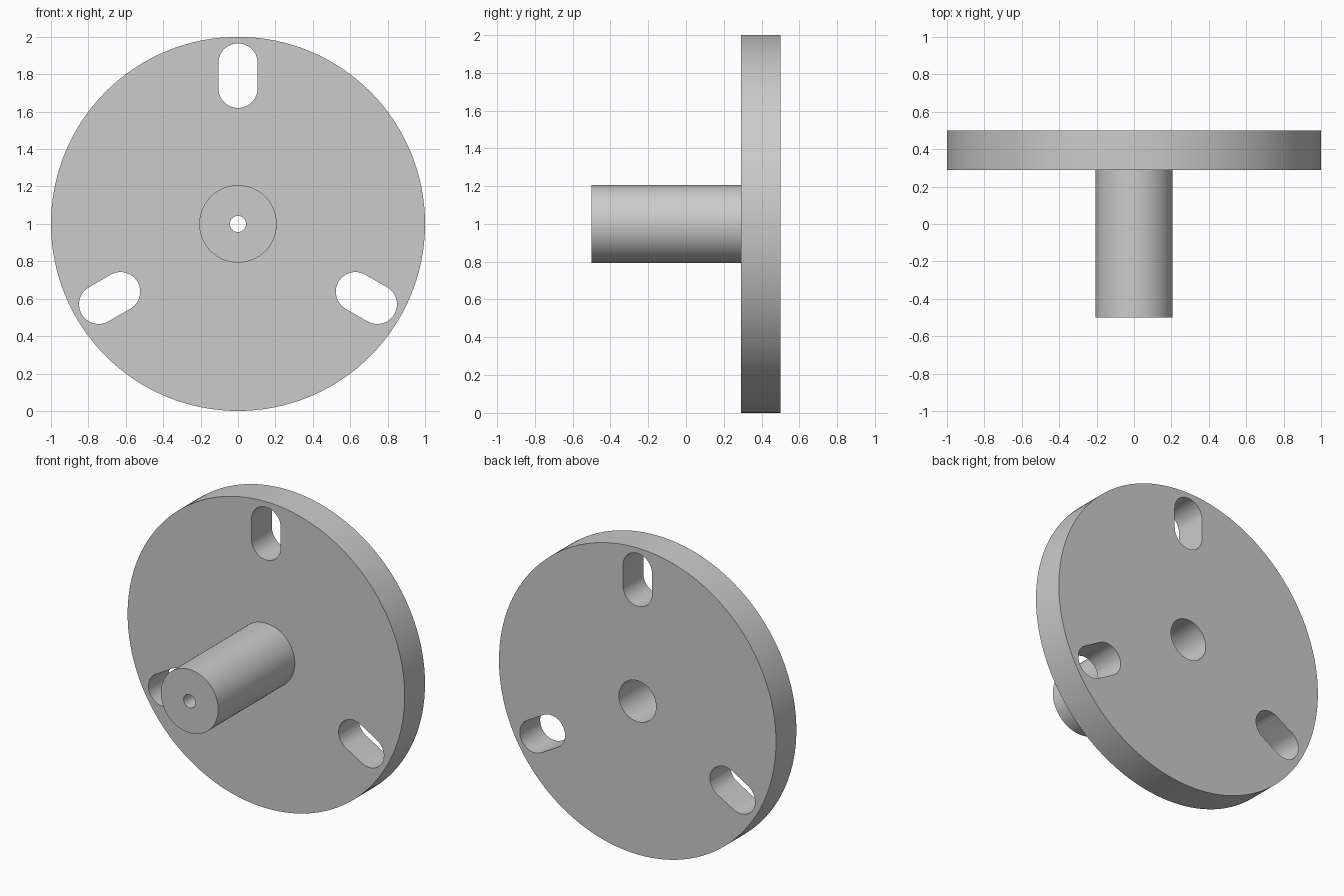
import bpy
import bmesh
from math import cos, sin, pi, radians
from mathutils import Matrix, Vector

cube = bpy.data.objects.get("Cube")
if cube:
    bpy.data.objects.remove(cube, do_unlink=True)

SEGMENTS = 128
CENTRE_Z = 1.0

grey = bpy.data.materials.new("plain_grey")
grey.use_nodes = True
grey.diffuse_color = (0.6, 0.6, 0.6, 1)
grey.node_tree.nodes["Principled BSDF"].inputs["Base Color"].default_value = (0.6, 0.6, 0.6, 1)


def add_object(name, bm):
    bmesh.ops.recalc_face_normals(bm, faces=bm.faces[:])
    mesh = bpy.data.meshes.new(name)
    bm.to_mesh(mesh)
    bm.free()
    mesh.materials.append(grey)
    obj = bpy.data.objects.new(name, mesh)
    bpy.context.collection.objects.link(obj)
    obj.location.z = CENTRE_Z
    return obj


def revolve(name, profile):
    """Turn a closed (radius, y) profile around the y axis."""
    bm = bmesh.new()
    rings = []
    for i in range(SEGMENTS):
        a = 2 * pi * i / SEGMENTS
        rings.append([bm.verts.new((r * sin(a), y, r * cos(a))) for r, y in profile])
    for i, ring in enumerate(rings):
        following = rings[(i + 1) % SEGMENTS]
        for j in range(len(profile)):
            k = (j + 1) % len(profile)
            bm.faces.new((ring[j], ring[k], following[k], following[j]))
    return add_object(name, bm)


def slot_cutters(name, inner, outer, radius, y0, y1, steps=24):
    """Three round-ended radial slots, evenly spaced around the y axis."""
    outline = []
    for centre, start in ((outer, 0), (inner, pi)):
        for i in range(steps + 1):
            a = start + pi * i / steps
            outline.append(Vector((radius * cos(a), y0, centre + radius * sin(a))))
    bm = bmesh.new()
    for n in range(3):
        turn = Matrix.Rotation(radians(120 * n), 3, 'Y')
        face = bm.faces.new([bm.verts.new(turn @ p) for p in outline])
        made = bmesh.ops.extrude_face_region(bm, geom=[face])["geom"]
        moved = [v for v in made if isinstance(v, bmesh.types.BMVert)]
        bmesh.ops.translate(bm, verts=moved, vec=(0, y1 - y0, 0))
    return add_object(name, bm)


# Flange and hub with a small front bore and a wide bore from the back
flange = revolve("flanged_hub", [
    (0.043, -0.5), (0.207, -0.5), (0.207, 0.29), (1.0, 0.29),
    (1.0, 0.5), (0.134, 0.5), (0.134, -0.29), (0.043, -0.29),
])

# Mounting slots
cutter = slot_cutters("slot_cutter", 0.725, 0.86, 0.105, 0.2, 0.6)
cutter.hide_render = True
cut = flange.modifiers.new("mounting_slots", 'BOOLEAN')
cut.operation = 'DIFFERENCE'
cut.solver = 'EXACT'
cut.object = cutter

# Apply the cut and smooth the round walls
bpy.ops.object.select_all(action='DESELECT')
flange.select_set(True)
bpy.context.view_layer.objects.active = flange
bpy.ops.object.modifier_apply(modifier=cut.name)
bpy.data.objects.remove(cutter, do_unlink=True)
bpy.ops.object.shade_smooth_by_angle(angle=radians(30))
